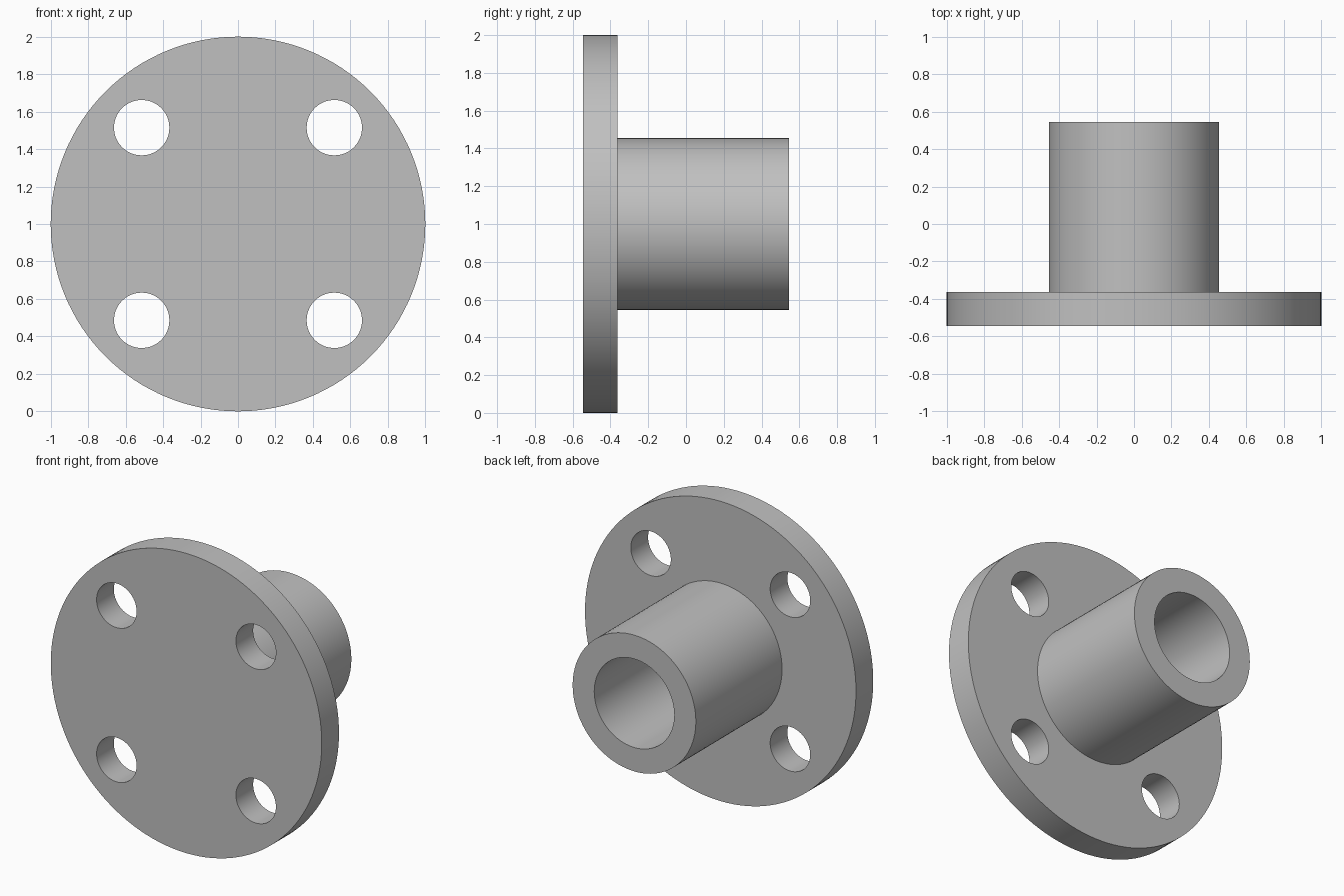
import bpy
import math

if "Cube" in bpy.data.objects:
    bpy.data.objects.remove(bpy.data.objects["Cube"], do_unlink=True)

UNIT = 1 / 11                 # flange radius is eleven units
BACK, FRONT = 6 * UNIT, -6 * UNIT
SEAT = FRONT + 2 * UNIT       # rear face of the flange

grey = bpy.data.materials.new("plain grey")
grey.use_nodes = True
colour = (0.53, 0.53, 0.53, 1)
grey.diffuse_color = colour
grey.node_tree.nodes["Principled BSDF"].inputs["Base Color"].default_value = colour


def cylinder(name, radius, y0, y1, x=0, z=1, sides=96):
    """Cylinder lying along y."""
    bpy.ops.mesh.primitive_cylinder_add(
        vertices=sides, radius=radius, depth=y1 - y0,
        location=(x, (y0 + y1) / 2, z), rotation=(math.pi / 2, 0, 0))
    obj = bpy.context.object
    obj.name = name
    bpy.ops.object.transform_apply(location=False, rotation=True, scale=False)
    obj.data.materials.append(grey)
    return obj


def cut(target, cutter):
    """Subtract the cutter, apply the result and discard the cutter."""
    mod = target.modifiers.new("cut", "BOOLEAN")
    mod.operation = "DIFFERENCE"
    mod.solver = "EXACT"
    mod.object = cutter
    bpy.ops.object.select_all(action="DESELECT")
    target.select_set(True)
    bpy.context.view_layer.objects.active = target
    bpy.ops.object.modifier_apply(modifier=mod.name)
    bpy.data.objects.remove(cutter, do_unlink=True)


def smooth(obj):
    bpy.ops.object.select_all(action="DESELECT")
    obj.select_set(True)
    bpy.context.view_layer.objects.active = obj
    bpy.ops.object.shade_smooth_by_angle(angle=math.radians(30))


# Round flange with four bolt holes on the diagonals
flange = cylinder("flange", 11 * UNIT, FRONT, SEAT, sides=128)
offset = 8 * UNIT * math.sqrt(0.5)
for sx in (-1, 1):
    for sz in (-1, 1):
        cut(flange, cylinder("bolt_hole_cutter", 1.625 * UNIT, FRONT - 0.1,
                             SEAT + 0.1, sx * offset, 1 + sz * offset, 64))
smooth(flange)

# Hub tube, bored down to the flange
hub = cylinder("hub", 5 * UNIT, SEAT, BACK)
cut(hub, cylinder("bore_cutter", 3.25 * UNIT, SEAT - 0.1, BACK + 0.1))
smooth(hub)
